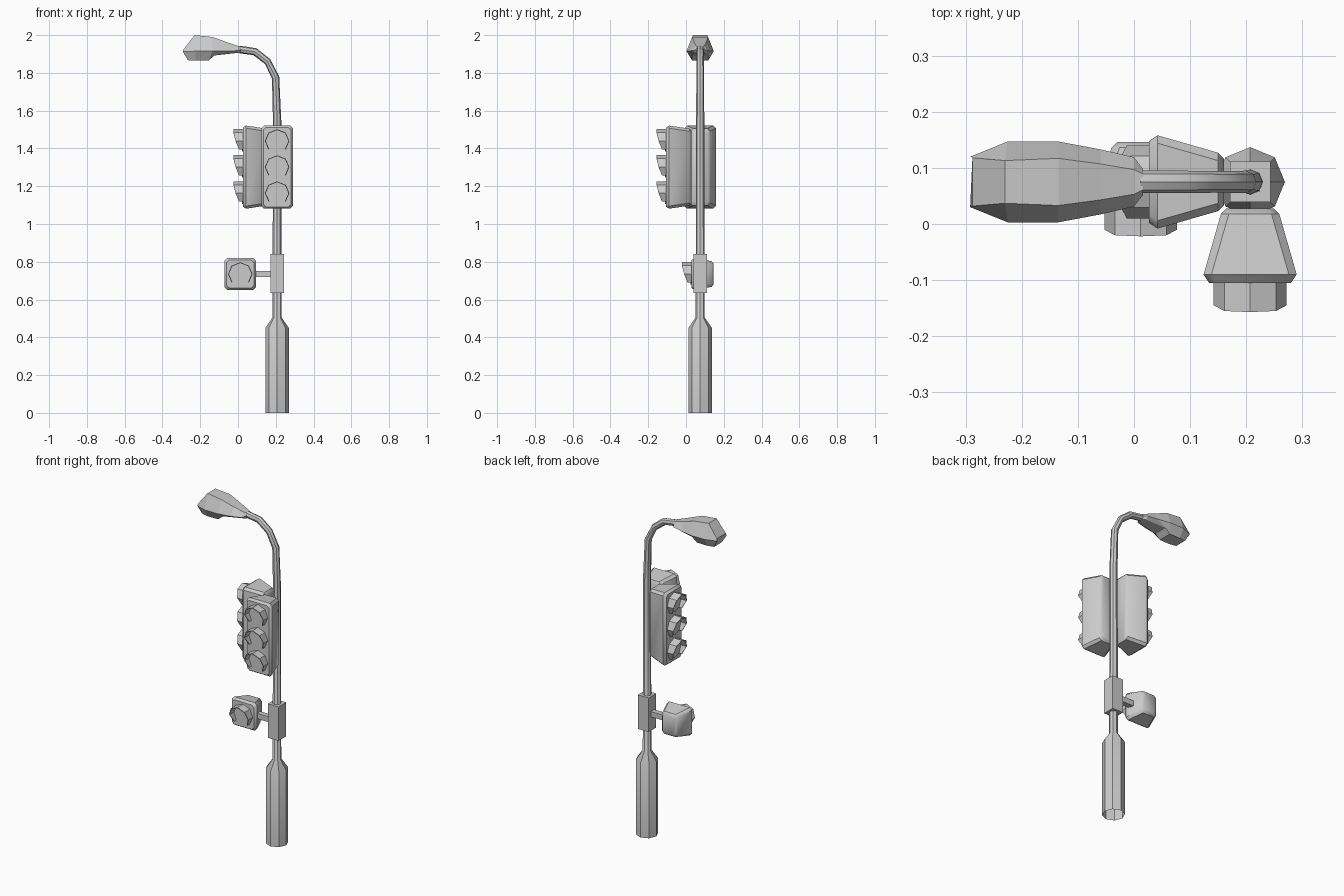
import bpy, bmesh, math
from mathutils import Vector, Matrix

if "Cube" in bpy.data.objects:
    bpy.data.objects.remove(bpy.data.objects["Cube"])

PX, PY = 0.207, 0.075          # pole axis


def finish(bm, name, matrix=None, smooth=None):
    if matrix is not None:
        bm.transform(matrix)
    bmesh.ops.recalc_face_normals(bm, faces=bm.faces)
    me = bpy.data.meshes.new(name)
    bm.to_mesh(me)
    bm.free()
    ob = bpy.data.objects.new(name, me)
    bpy.context.collection.objects.link(ob)
    if smooth:
        bpy.ops.object.select_all(action='DESELECT')
        ob.select_set(True)
        bpy.context.view_layer.objects.active = ob
        bpy.ops.object.shade_smooth_by_angle(angle=math.radians(smooth))
    return ob


def loft(rings, name, caps=(True, True), closed=True, **kw):
    bm = bmesh.new()
    vs = [[bm.verts.new(p) for p in r] for r in rings]
    n = len(rings[0])
    for a, b in zip(vs, vs[1:]):
        for i in range(n if closed else n - 1):
            j = (i + 1) % n
            bm.faces.new((a[i], a[j], b[j], b[i]))
    if caps[0]:
        bm.faces.new(vs[0])
    if caps[1]:
        bm.faces.new(vs[-1])
    return finish(bm, name, **kw)


def box(name, lo, hi):
    bm = bmesh.new()
    bmesh.ops.create_cube(bm, size=1)
    lo, hi = Vector(lo), Vector(hi)
    m = Matrix.Translation((lo + hi) / 2) @ Matrix.Diagonal((*(hi - lo), 1))
    return finish(bm, name, m)


# Octagonal pole with thick open-bottomed base and bent arm: x, z, tilt, radius
path = [(PX, 0, 0, .062), (PX, .45, 0, .062), (PX, .505, 0, .024), (PX, 1.55, 0, .022),
        (.199, 1.775, 16, .020), (.157, 1.86, 45, .019), (.09, 1.912, 66, .020),
        (.01, 1.924, 84, .020)]
rings = []
for x, z, tilt, r in path:
    t = math.radians(tilt)
    ring = []
    for i in range(8):
        a = i * math.pi / 4
        u, v = r * math.cos(a), r * math.sin(a)
        ring.append((x + u * math.cos(t), PY + v, z + u * math.sin(t)))
    rings.append(ring)
loft(rings, "pole", caps=(False, True), smooth=35)

# Lamp head, hexagonal sections: (x, z, half width) for top, middle, bottom
sections = [((-.288, 1.925, .043), (-.292, 1.912, .045), (-.265, 1.867, .036)),
            ((-.23, 2.0, .038), (-.225, 1.915, .072), (-.225, 1.865, .042)),
            ((-.135, 1.99, .042), (-.135, 1.915, .072), (-.155, 1.866, .042)),
            ((-.06, 1.963, .032), (-.06, 1.915, .058), (-.125, 1.892, .042)),
            ((0, 1.943, .022), (0, 1.918, .044), (0, 1.906, .024)),
            ((.016, 1.940, .014), (.016, 1.923, .023), (.016, 1.907, .014))]
rings = []
for t, m, b in sections:
    left = [(x, PY - w, z) for x, z, w in (t, m, b)]
    right = [(x, PY + w, z) for x, z, w in (b, m, t)]
    rings.append(left + right)
loft(rings, "lamp_head")


# Signal head: tapered housing facing local -y, with hooded lamps
def signal(name, loc, turn, half_z, depth, lamps):
    mat = Matrix.Translation(loc) @ Matrix.Rotation(math.radians(turn), 4, 'Z')

    def rect(y, hx, hz, c=.014):
        q = [(hx, hz - c), (hx - c, hz)]
        q += [(-x, z) for x, z in reversed(q)]
        q += [(-x, -z) for x, z in q]
        return [(x, y, z) for x, z in q]

    loft([rect(0, .073, half_z - .01), rect(.015, .083, half_z),
          rect(depth - .01, .052, half_z - .016), rect(depth, .042, half_z - .028)],
         name + "_housing", matrix=mat, smooth=40)

    for k, z in enumerate(lamps):
        # lens
        lens = []
        for y, r in ((.002, .056), (-.006, .056)):
            lens.append([(r * math.sin(i * math.pi / 4), y, z + r * math.cos(i * math.pi / 4))
                         for i in range(8)])
        loft(lens, f"{name}_lens_{k + 1}", matrix=mat)
        # hood, open at the bottom
        reach = {0: .052, 1: .050, 2: .040, 3: .022}
        back, front = [], []
        for i in range(-3, 4):
            a = i * math.pi / 4
            x, h = .065 * math.sin(a), z + .063 * math.cos(a)
            back.append((x, .003, h))
            front.append((x, -reach[abs(i)], h))
        hood = loft([back, front], f"{name}_hood_{k + 1}", caps=(False, False),
                    closed=False, matrix=mat)
        sol = hood.modifiers.new("thickness", 'SOLIDIFY')
        sol.thickness = .005
        sol.offset = -1


three = (.138, 0, -.138)
signal("front_signal", (PX, -.105, 1.301), 0, .22, .133, three)
signal("side_signal", (.027, PY, 1.301), -90, .22, .133, three)
signal("crossing_signal", (.012, .03, .735), 0, .084, .116, (0,))

# Control box on the pole and bracket to the crossing signal
box("control_box", (PX - .036, PY - .036, .635), (PX + .036, PY + .036, .84))
box("crossing_bracket", (.04, PY - .016, .719), (PX - .03, PY + .016, .751))
